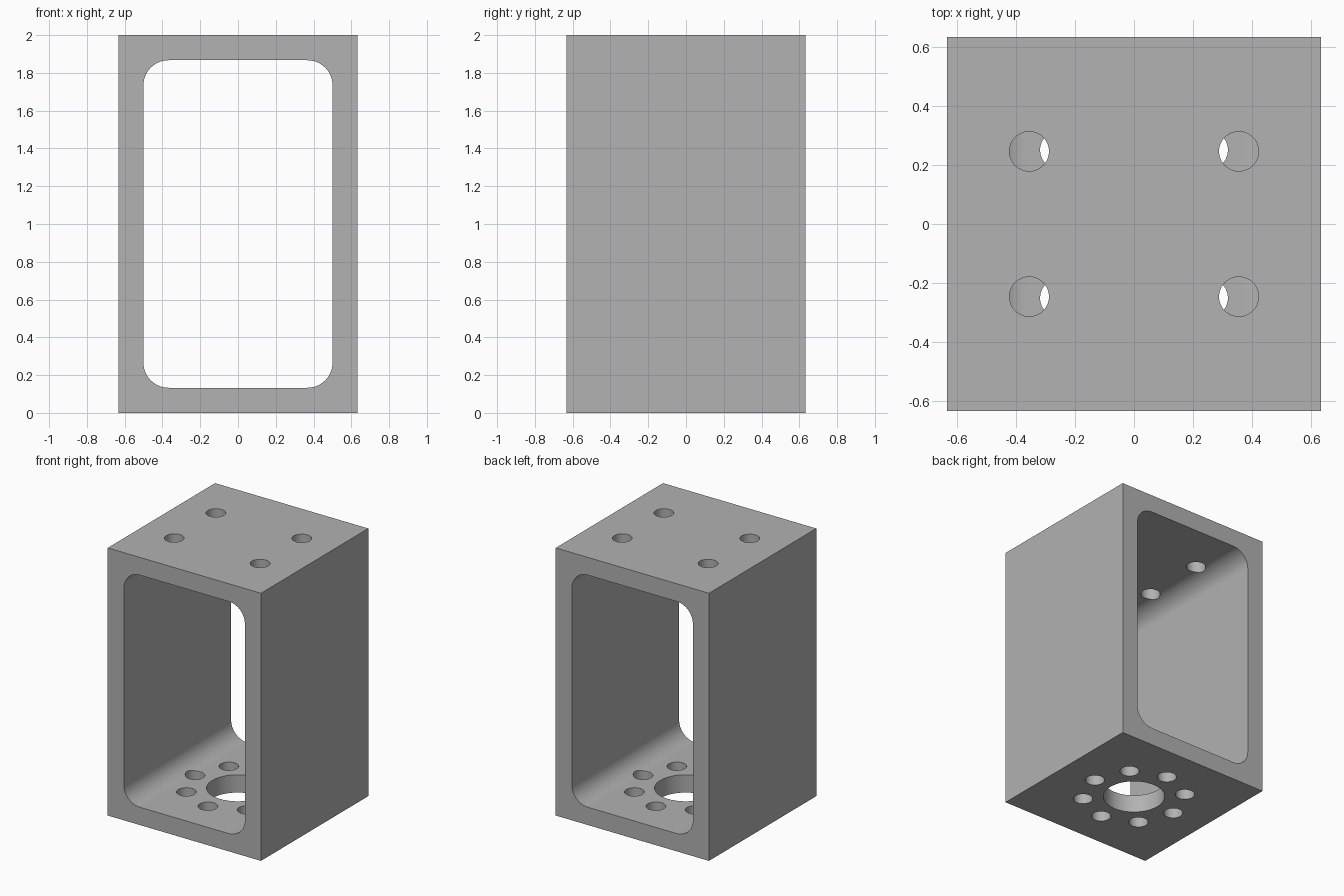
import bpy, bmesh
from math import radians, sin, cos
from mathutils import Matrix

default = bpy.data.objects.get("Cube")
if default:
    bpy.data.objects.remove(default, do_unlink=True)

WIDTH, HEIGHT, WALL = 1.267, 2.0, 0.133
FILLET, HOLE_R, BORE_R, RING_R = 0.133, 0.067, 0.213, 0.355

grey = bpy.data.materials.new("plain grey")
grey.use_nodes = True
colour = (0.445, 0.445, 0.445, 1)
grey.diffuse_color = colour
grey.node_tree.nodes["Principled BSDF"].inputs["Base Color"].default_value = colour


def make_object(name, bm):
    mesh = bpy.data.meshes.new(name)
    bm.to_mesh(mesh)
    bm.free()
    mesh.materials.append(grey)
    obj = bpy.data.objects.new(name, mesh)
    bpy.context.collection.objects.link(obj)
    return obj


def box(size, z):
    bm = bmesh.new()
    bmesh.ops.create_cube(bm, size=1, matrix=Matrix.Translation((0, 0, z)) @ Matrix.Diagonal((*size, 1)))
    return bm


def add_drill(bm, x, y, z, radius):
    bmesh.ops.create_cone(bm, cap_ends=True, segments=48, radius1=radius, radius2=radius,
                          depth=WALL * 1.6, matrix=Matrix.Translation((x, y, z)))


# Square block
frame = make_object("bracket_frame", box((WIDTH, WIDTH, HEIGHT), HEIGHT / 2))

# Rounded window running front to back
bm = box((WIDTH - 2 * WALL, WIDTH * 1.5, HEIGHT - 2 * WALL), HEIGHT / 2)
long_edges = [e for e in bm.edges if abs(e.verts[0].co.y - e.verts[1].co.y) > 0.1]
bmesh.ops.bevel(bm, geom=long_edges, offset=FILLET, segments=12, profile=0.5, affect='EDGES')
window_cutter = make_object("window_cutter", bm)

# Four mounting holes in the top, a bore with a ring of eight holes in the base
bm = bmesh.new()
for sx in (-1, 1):
    for sy in (-1, 1):
        add_drill(bm, sx * 0.355, sy * 0.246, HEIGHT - WALL / 2, HOLE_R)
add_drill(bm, 0, 0, WALL / 2, BORE_R)
for i in range(8):
    a = radians(45 * i)
    add_drill(bm, RING_R * cos(a), RING_R * sin(a), WALL / 2, HOLE_R)
hole_cutter = make_object("hole_cutter", bm)

# Cut the openings, then discard the cutters
bpy.ops.object.select_all(action='DESELECT')
frame.select_set(True)
bpy.context.view_layer.objects.active = frame
for cutter in (window_cutter, hole_cutter):
    cutter.hide_render = True
    cut = frame.modifiers.new(cutter.name, 'BOOLEAN')
    cut.operation = 'DIFFERENCE'
    cut.solver = 'EXACT'
    cut.object = cutter
    bpy.ops.object.modifier_apply(modifier=cut.name)
    bpy.data.objects.remove(cutter, do_unlink=True)

# Smooth fillets and bores, crisp edges, flat walls
bpy.ops.object.shade_smooth_by_angle(angle=radians(30))
weighted = frame.modifiers.new("flat_walls", 'WEIGHTED_NORMAL')
weighted.keep_sharp = True
